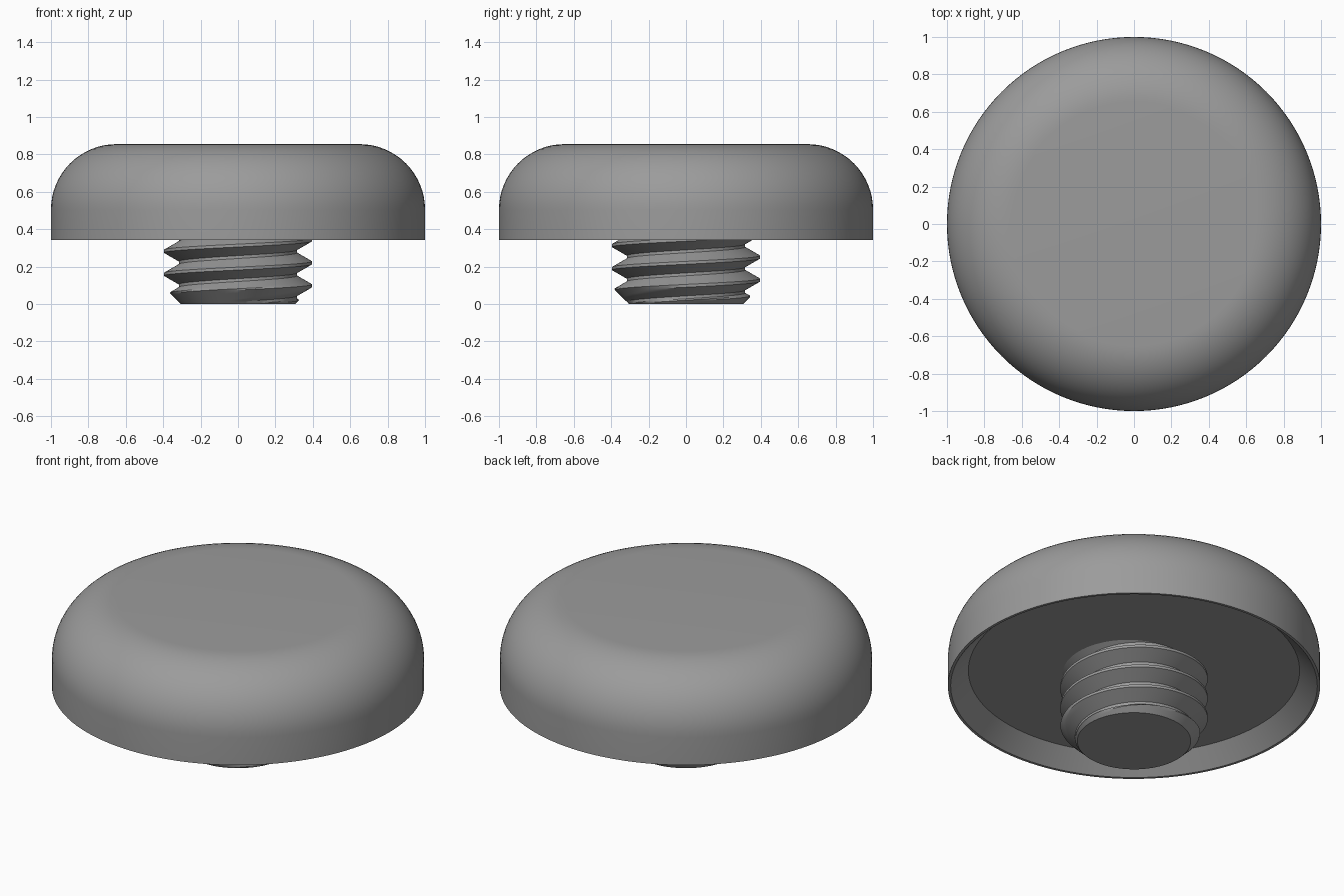
import bpy, bmesh, math
from mathutils import Vector

if "Cube" in bpy.data.objects:
    bpy.data.objects.remove(bpy.data.objects["Cube"])

grey = bpy.data.materials.new("grey")
grey.diffuse_color = (0.33, 0.33, 0.33, 1)
grey.use_nodes = True
grey.node_tree.nodes["Principled BSDF"].inputs["Base Color"].default_value = grey.diffuse_color


def finish(bm, name):
    bmesh.ops.remove_doubles(bm, verts=bm.verts, dist=1e-5)
    bmesh.ops.recalc_face_normals(bm, faces=bm.faces)
    mesh = bpy.data.meshes.new(name)
    bm.to_mesh(mesh)
    bm.free()
    mesh.materials.append(grey)
    obj = bpy.data.objects.new(name, mesh)
    bpy.context.collection.objects.link(obj)
    bpy.ops.object.select_all(action='DESELECT')
    obj.select_set(True)
    bpy.context.view_layer.objects.active = obj
    bpy.ops.object.shade_smooth_by_angle(angle=math.radians(25))
    return obj


# Rounded cap: turned profile with a filleted top and a tapered recess below
FILLET, TOP, RIM, CEILING = 0.35, 0.855, 0.342, 0.437
profile = [(0, CEILING), (0.89, CEILING), (0.985, RIM), (1, RIM)]
for i in range(17):
    a = math.pi / 2 * i / 16
    profile.append((1 - FILLET + FILLET * math.cos(a), TOP - FILLET + FILLET * math.sin(a)))
profile.append((0, TOP))
bm = bmesh.new()
pts = [bm.verts.new((r, 0, z)) for r, z in profile]
edges = [bm.edges.new(p) for p in zip(pts, pts[1:])]
bmesh.ops.spin(bm, geom=pts + edges, cent=(0, 0, 0), axis=(0, 0, 1),
               angle=2 * math.pi, steps=128)
finish(bm, "cap")

# Threaded stud: helical rows of a trapezoid thread, chamfered at the tip
PITCH, CREST_Z, CREST, ROOT = 0.123, 0.0975, 0.396, 0.316
FLAT = PITCH / 16
STUD_TOP, TIP, STEPS = 0.45, 0.305, 96
flank = PITCH / 2 - 2 * FLAT
half = [FLAT + flank * i / 6 for i in range(7)]
offsets = [-d for d in reversed(half)] + half
PER = len(offsets)


def stud_point(offset, turn, angle):
    z = CREST_Z + offset + PITCH * (turn + angle / (2 * math.pi))
    z = min(max(z, 0), STUD_TOP)
    # distance along the axis from the nearest crest
    d = (z - CREST_Z) / PITCH - angle / (2 * math.pi)
    d = abs(d - round(d)) * PITCH
    t = min(max((d - FLAT) / flank, 0), 1)
    r = min(CREST + (ROOT - CREST) * t, TIP + z)
    return Vector((r * math.cos(angle), r * math.sin(angle), z))


bm = bmesh.new()
rows = [(o, k) for k in range(-3, 5) for o in offsets]
grid = [[bm.verts.new(stud_point(o, k, 2 * math.pi * i / STEPS)) for i in range(STEPS)]
        for o, k in rows]
for j in range(len(rows) - PER - 1):
    for i in range(STEPS):
        # the last column joins the first one a full turn higher
        a, b = (i + 1, j) if i + 1 < STEPS else (0, j + PER)
        quad = [grid[j][i], grid[b][a], grid[b + 1][a], grid[j + 1][i]]
        if max(v.co.z for v in quad) - min(v.co.z for v in quad) > 1e-6:
            bm.faces.new(quad)
bmesh.ops.remove_doubles(bm, verts=bm.verts, dist=1e-5)
bmesh.ops.delete(bm, geom=[v for v in bm.verts if not v.link_faces], context='VERTS')
# flat end discs
for z in (0, STUD_TOP):
    ring = [v for v in bm.verts if abs(v.co.z - z) < 1e-6]
    ring.sort(key=lambda v: math.atan2(v.co.y, v.co.x))
    bm.faces.new(ring)
finish(bm, "threaded_stud")
